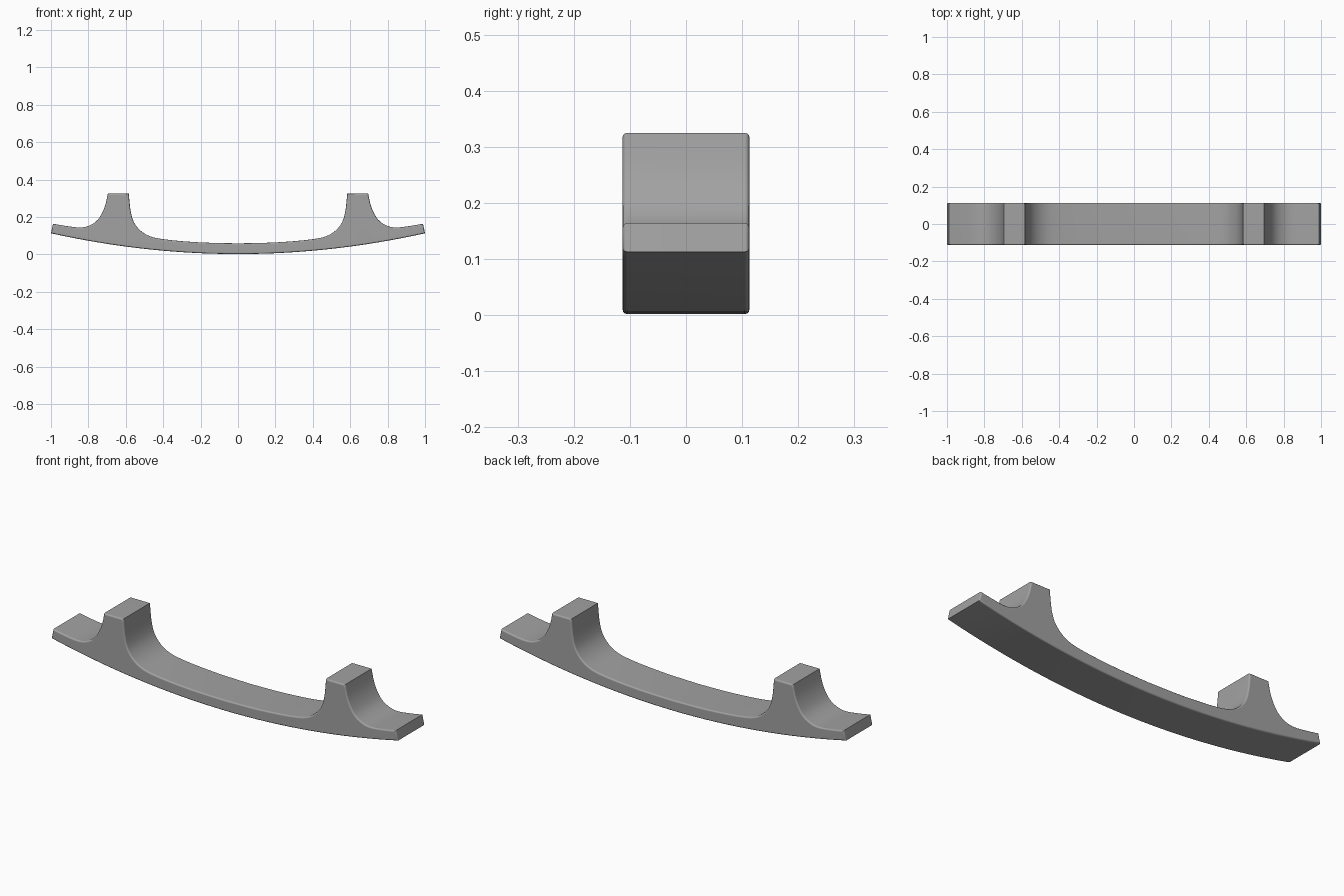
import bpy, bmesh, math

if "Cube" in bpy.data.objects:
    bpy.data.objects.remove(bpy.data.objects["Cube"])

HALF_DEPTH = 0.113
EDGE_RADIUS = 0.008


def smooth_curve(points, steps=4):
    """Catmull-Rom curve through the given points."""
    p = [points[0]] + points + [points[-1]]
    out = []
    for i in range(1, len(p) - 2):
        for s in range(steps):
            t = s / steps
            out.append(tuple(0.5 * (2 * b + (c - a) * t + (2 * a - 5 * b + 4 * c - d) * t ** 2
                                    + (3 * b - a - 3 * c + d) * t ** 3)
                             for a, b, c, d in zip(p[i - 1], p[i], p[i + 1], p[i + 2])))
    return out + [points[-1]]


# Right half of the outline: bowed underside, tip, post and inner sweep
underside = [(i / 16, 0.002 + 0.111 * (i / 16) ** 2) for i in range(17)]
outer_sweep = smooth_curve([(0.989, 0.164), (0.92, 0.152), (0.85, 0.144), (0.80, 0.152),
                            (0.75, 0.185), (0.714, 0.25), (0.696, 0.325)])
inner_sweep = smooth_curve([(0.584, 0.325), (0.572, 0.22), (0.545, 0.153), (0.485, 0.103),
                            (0.39, 0.08), (0.2, 0.064), (0.0, 0.059)])
half = underside + outer_sweep + inner_sweep
outline = half + [(-x, z) for x, z in reversed(half[1:-1])]

# Extrude the outline through the depth
bm = bmesh.new()
front = bm.faces.new([bm.verts.new((x, -HALF_DEPTH, z)) for x, z in outline])
ext = bmesh.ops.extrude_face_region(bm, geom=[front], use_keep_orig=True)
back_verts = [g for g in ext["geom"] if isinstance(g, bmesh.types.BMVert)]
bmesh.ops.translate(bm, verts=back_verts, vec=(0, 2 * HALF_DEPTH, 0))
bmesh.ops.recalc_face_normals(bm, faces=bm.faces)

# Round the long front and back rims
rims = [e for e in bm.edges if abs(e.verts[0].co.y - e.verts[1].co.y) < 1e-5]
bmesh.ops.bevel(bm, geom=rims, offset=EDGE_RADIUS, segments=3, profile=0.5,
                affect='EDGES', clamp_overlap=False)
bmesh.ops.recalc_face_normals(bm, faces=bm.faces)

mesh = bpy.data.meshes.new("curved_handle")
bm.to_mesh(mesh)
bm.free()
handle = bpy.data.objects.new("curved_handle", mesh)
bpy.context.collection.objects.link(handle)

# Dark grey finish
finish = bpy.data.materials.new("dark_grey")
finish.diffuse_color = (0.36, 0.36, 0.36, 1)
finish.use_nodes = True
finish.node_tree.nodes["Principled BSDF"].inputs["Base Color"].default_value = finish.diffuse_color
mesh.materials.append(finish)

# Smooth shading with flat broad sides
bpy.context.view_layer.objects.active = handle
handle.select_set(True)
bpy.ops.object.shade_smooth_by_angle(angle=math.radians(40))
weighted = handle.modifiers.new("flat_sides", 'WEIGHTED_NORMAL')
weighted.keep_sharp = True
